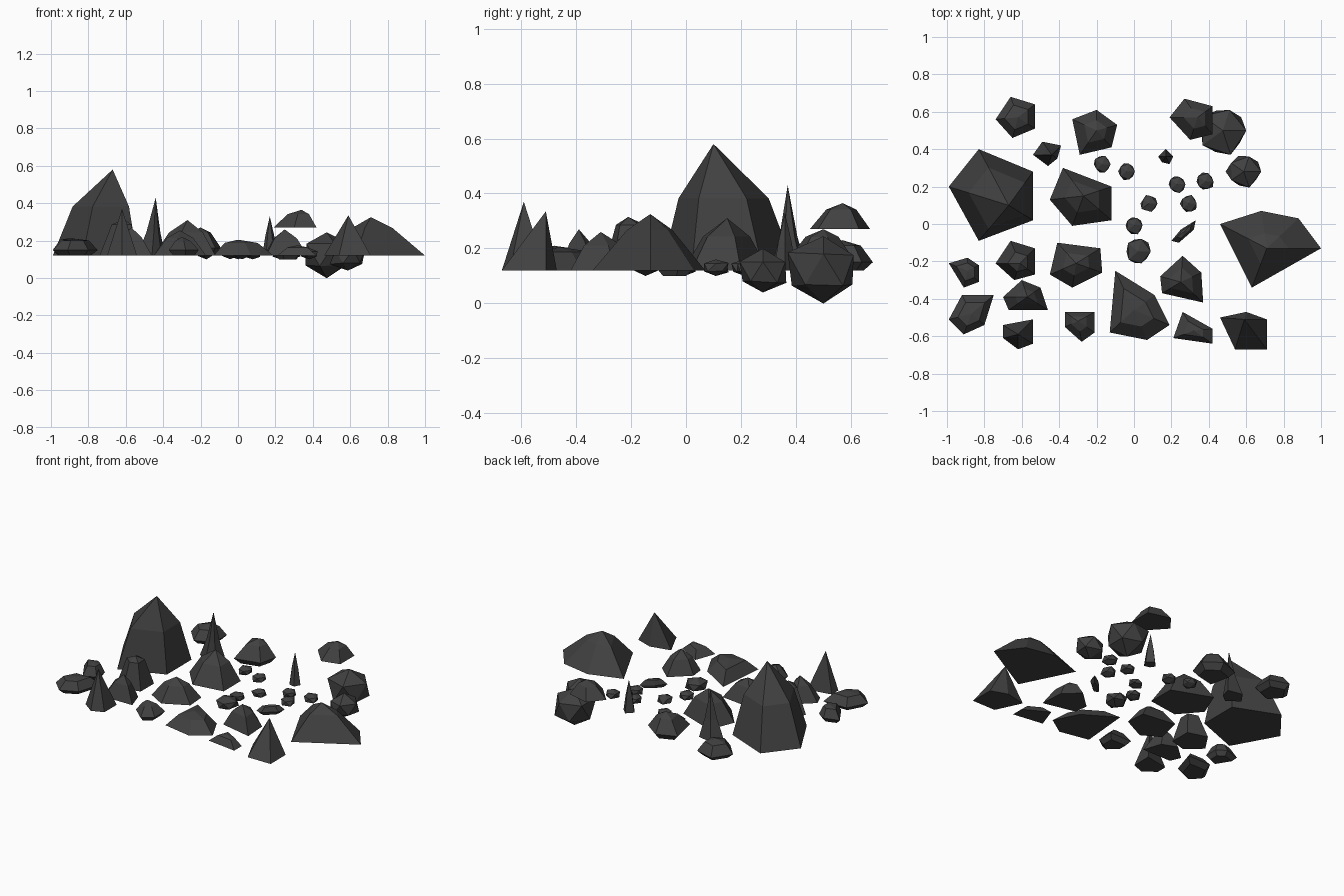
import bpy
import bmesh
import random
from mathutils import Vector

default_cube = bpy.data.objects.get("Cube")
if default_cube:
    bpy.data.objects.remove(default_cube, do_unlink=True)

random.seed(4)
GROUND = .12

stone = bpy.data.materials.new("dark grey stone")
stone.use_nodes = True
colour = (.052, .052, .052, 1)
stone.diffuse_color = colour
stone.node_tree.nodes["Principled BSDF"].inputs["Base Color"].default_value = colour


def finish(name, bm):
    """Turn a bmesh into a flat-shaded stone object."""
    bmesh.ops.recalc_face_normals(bm, faces=bm.faces)
    mesh = bpy.data.meshes.new(name)
    bm.to_mesh(mesh)
    bm.free()
    mesh.materials.append(stone)
    bpy.context.collection.objects.link(bpy.data.objects.new(name, mesh))


def peak_rock(name, outline, peak, shoulder=.55, rise=.62, base=GROUND, undercut=0):
    """Loft a footprint through a shoulder ring up to a peak."""
    bm = bmesh.new()
    tip = Vector(peak)
    centre = sum((Vector((x, y, base)) for x, y in outline), Vector()) / len(outline)
    foot = [Vector((x, y, base + undercut)) for x, y in outline]
    rings = [foot]
    if undercut:
        rings.insert(0, [centre.lerp(Vector((p.x, p.y, base)), .7) for p in foot])
    upper = []
    for p in foot:
        q = p.lerp(tip, 1 - shoulder)
        q.z = p.z + (tip.z - p.z) * rise
        upper.append(q)
    rings.append(upper)
    loops = [[bm.verts.new(p) for p in ring] for ring in rings]
    bm.faces.new(loops[0])
    count = len(outline)
    for low, high in zip(loops, loops[1:]):
        for i in range(count):
            j = (i + 1) % count
            bm.faces.new((low[i], low[j], high[j], high[i]))
    apex = bm.verts.new(tip)
    for i in range(count):
        bm.faces.new((loops[-1][i], loops[-1][(i + 1) % count], apex))
    finish(name, bm)


def boulder(name, centre, size, rough=.12):
    """Roughen a low icosphere and fit it to the given full size."""
    bm = bmesh.new()
    bmesh.ops.create_icosphere(bm, subdivisions=1, radius=1)
    for v in bm.verts:
        v.co *= 1 + random.uniform(-rough, rough)
    for axis in range(3):
        values = [v.co[axis] for v in bm.verts]
        low, high = min(values), max(values)
        for v in bm.verts:
            share = (v.co[axis] - low) / (high - low) - .5
            v.co[axis] = centre[axis] + share * size[axis]
    finish(name, bm)


# Large rocks
peak_rock("tall_left_rock",
          [(-.99, .2), (-.83, .4), (-.54, .28), (-.54, .02), (-.83, -.09)],
          (-.67, .1, .58), shoulder=.67, rise=.57)
peak_rock("broad_right_rock",
          [(.46, 0), (.68, .07), (.88, .03), (1, -.13), (.63, -.34)],
          (.71, -.13, .325), shoulder=.4, rise=.72)
peak_rock("low_front_rock",
          [(-.1, -.25), (.11, -.38), (.19, -.54), (.07, -.62), (-.13, -.58)],
          (0, -.46, .205), shoulder=.55, rise=.8)
peak_rock("centre_left_rock",
          [(-.45, .13), (-.38, .3), (-.12, .2), (-.12, .02), (-.33, -.01)],
          (-.27, .15, .31), rise=.65)

# Back rocks
peak_rock("back_middle_rock",
          [(-.33, .56), (-.2, .61), (-.09, .53), (-.12, .41), (-.29, .37)],
          (-.2, .5, .27), shoulder=.5, rise=.75, undercut=.04)
peak_rock("back_left_rock",
          [(-.74, .56), (-.66, .68), (-.53, .64), (-.53, .51), (-.65, .46)],
          (-.62, .57, .23), shoulder=.6, rise=.75, undercut=.03)
peak_rock("raised_back_rock",
          [(.19, .57), (.27, .67), (.42, .63), (.42, .48), (.3, .45)],
          (.34, .57, .365), shoulder=.5, rise=.75, base=.27)

# Sharp spikes
peak_rock("back_spike",
          [(-.54, .37), (-.49, .44), (-.39, .42), (-.41, .35), (-.46, .31)],
          (-.44, .37, .43), shoulder=.5, rise=.4)
peak_rock("small_centre_spike",
          [(.13, .36), (.17, .4), (.21, .36), (.19, .32), (.15, .33)],
          (.17, .36, .33), shoulder=.6, rise=.5)
peak_rock("front_left_spike",
          [(-.7, -.54), (-.54, -.51), (-.54, -.64), (-.62, -.67), (-.7, -.61)],
          (-.62, -.59, .37), shoulder=.55, rise=.45)
peak_rock("front_right_spike",
          [(.46, -.5), (.6, -.47), (.71, -.51), (.71, -.67), (.54, -.67)],
          (.59, -.51, .335), shoulder=.5, rise=.5)

# Medium rocks on the left
peak_rock("left_inner_rock",
          [(-.41, -.1), (-.18, -.13), (-.17, -.26), (-.33, -.34), (-.45, -.27)],
          (-.31, -.21, .255), shoulder=.5, rise=.7)
peak_rock("left_block_rock",
          [(-.74, -.21), (-.66, -.09), (-.53, -.13), (-.53, -.27), (-.64, -.3)],
          (-.61, -.21, .315), shoulder=.5, rise=.85)
peak_rock("left_lower_rock",
          [(-.7, -.39), (-.6, -.3), (-.5, -.34), (-.46, -.46), (-.67, -.46)],
          (-.57, -.39, .27), shoulder=.5, rise=.65)
peak_rock("left_corner_rock",
          [(-.92, -.38), (-.75, -.38), (-.8, -.54), (-.91, -.59), (-.99, -.51)],
          (-.87, -.48, .21), shoulder=.6, rise=.85, undercut=.03)
peak_rock("left_edge_rock",
          [(-.99, -.21), (-.89, -.18), (-.83, -.22), (-.83, -.31), (-.91, -.34)],
          (-.89, -.25, .215), shoulder=.6, rise=.85, undercut=.03)

# Medium rocks at the front
peak_rock("front_middle_rock",
          [(-.37, -.47), (-.21, -.47), (-.21, -.58), (-.28, -.63), (-.37, -.55)],
          (-.3, -.52, .22), shoulder=.5, rise=.7, undercut=.03)
peak_rock("right_inner_rock",
          [(.26, -.17), (.36, -.26), (.37, -.42), (.15, -.37), (.14, -.28)],
          (.25, -.31, .26), shoulder=.55, rise=.65)
peak_rock("front_flat_rock",
          [(.26, -.47), (.42, -.56), (.42, -.64), (.21, -.61)],
          (.32, -.57, .175), shoulder=.5, rise=.8)

# Rounded boulders sunk below the others
boulder("large_boulder", (.48, .49, .122), (.24, .24, .245))
boulder("side_boulder", (.585, .28, .12), (.19, .17, .16))

# Small pebbles scattered in the middle
pebble_spots = [(-.17, .32), (-.04, .28), (.23, .21), (.38, .23),
                (.08, .11), (.29, .11), (0, -.01)]
for number, (x, y) in enumerate(pebble_spots):
    boulder("pebble_" + "abcdefg"[number], (x, y, .13), (.09, .09, .06))
boulder("central_pebble", (.025, -.145, .145), (.13, .13, .09))
peak_rock("sliver_pebble",
          [(.2, -.09), (.25, -.03), (.33, .02), (.32, -.03), (.24, -.1)],
          (.27, -.04, .16), shoulder=.6, rise=.8, base=.1, undercut=.02)
